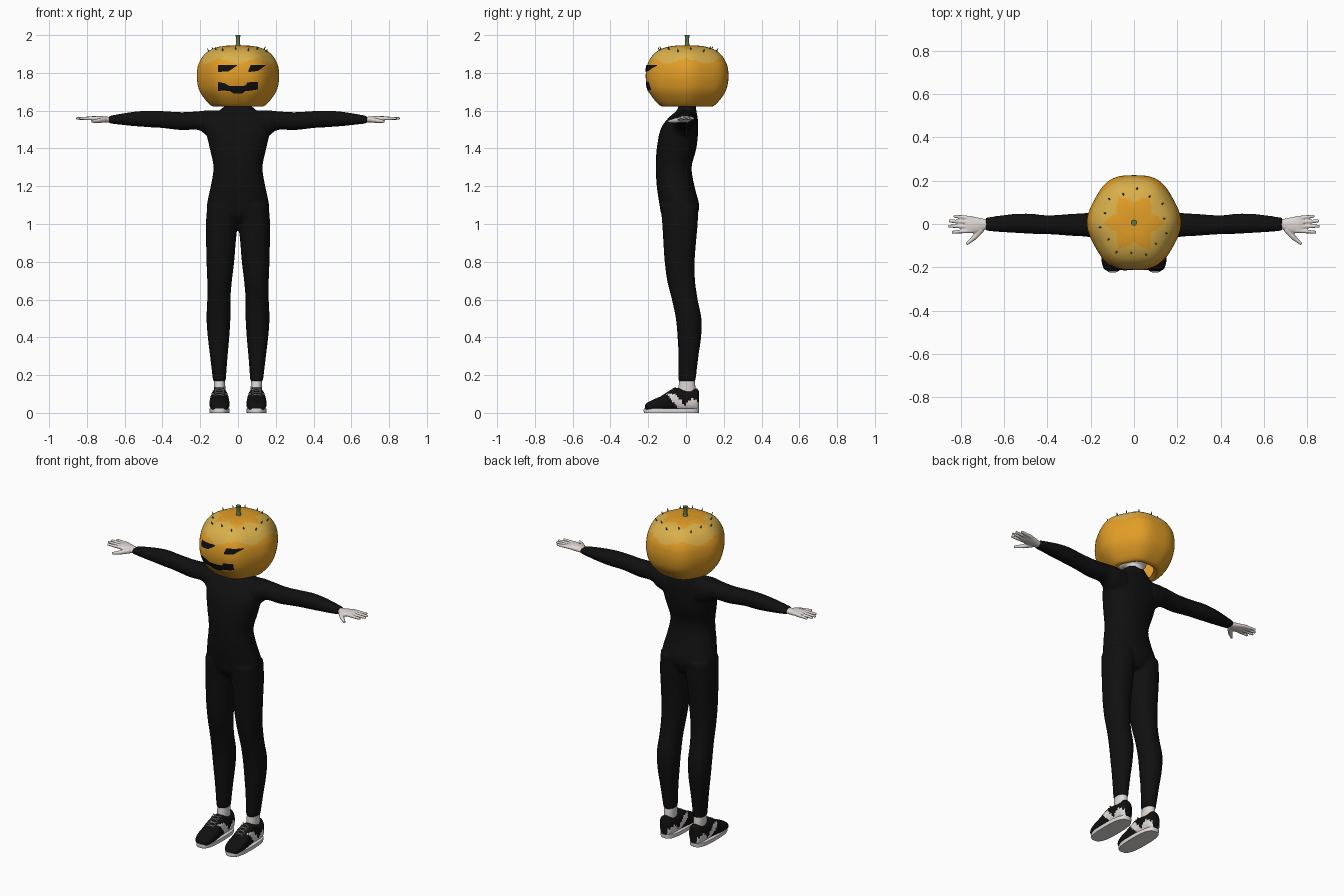
import bpy, bmesh, math
from mathutils import Vector
from mathutils.bvhtree import BVHTree

cube = bpy.data.objects.get("Cube")
if cube:
    bpy.data.objects.remove(cube, do_unlink=True)


def material(name, r, g, b):
    m = bpy.data.materials.new(name)
    m.use_nodes = True
    m.diffuse_color = (r, g, b, 1)
    node = m.node_tree.nodes["Principled BSDF"]
    node.inputs["Base Color"].default_value = (r, g, b, 1)
    node.inputs["Roughness"].default_value = 0.8
    return m


BLACK = material("black", 0.005, 0.005, 0.005)
SKIN = material("pale skin", 0.74, 0.69, 0.66)
WHITE = material("shoe white", 0.72, 0.69, 0.68)
GREY = material("lace grey", 0.2, 0.2, 0.2)
ORANGE = material("pumpkin orange", 0.76, 0.34, 0.02)
YELLOW = material("pumpkin yellow", 0.7, 0.43, 0.07)
GREEN = material("stem green", 0.11, 0.19, 0.06)


def finish(name, bm, mats, voxel=0, mirror=False, angle=50):
    """Turn a bmesh into a smooth shaded object with optional modifiers."""
    bmesh.ops.recalc_face_normals(bm, faces=bm.faces)
    mesh = bpy.data.meshes.new(name)
    bm.to_mesh(mesh)
    bm.free()
    for m in mats:
        mesh.materials.append(m)
    ob = bpy.data.objects.new(name, mesh)
    bpy.context.collection.objects.link(ob)
    bpy.ops.object.select_all(action='DESELECT')
    ob.select_set(True)
    bpy.context.view_layer.objects.active = ob
    if voxel:
        mesh.shade_smooth()
        rm = ob.modifiers.new("blend", 'REMESH')
        rm.mode, rm.voxel_size, rm.use_smooth_shade = 'VOXEL', voxel, True
        sm = ob.modifiers.new("soften", 'SMOOTH')
        sm.factor, sm.iterations = 0.5, 3
    else:
        bpy.ops.object.shade_smooth_by_angle(angle=math.radians(angle))
    if mirror:
        ob.modifiers.new("mirror", 'MIRROR')
    return ob


def spline(rows, steps):
    """Catmull-Rom interpolation of rows of numbers."""
    out = []
    for i in range(len(rows) - 1):
        a, b, c, d = rows[max(i - 1, 0)], rows[i], rows[i + 1], rows[min(i + 2, len(rows) - 1)]
        for k in range(steps):
            t = k / steps
            out.append([q + 0.5 * t * (r - p + t * (2*p - 5*q + 4*r - s + t * (3*(q - r) + s - p)))
                        for p, q, r, s in zip(a, b, c, d)])
    return out + [list(rows[-1])]


PLACE = {'x': lambda t, u, v: (t, u, v), 'y': lambda t, u, v: (u, t, v), 'z': lambda t, u, v: (u, v, t)}


def loft(bm, axis, rows, side=1, n=24, power=2.2, steps=4):
    """Skin rounded sections; each row is position, u min, u max, v min, v max."""
    def bend(c):
        return math.copysign(abs(c) ** (2 / power), c)
    rings = []
    for t, u0, u1, v0, v1 in spline(rows, steps):
        ring = []
        for k in range(n):
            a = math.tau * k / n
            x, y, z = PLACE[axis](t, (u0 + u1) / 2 + (u1 - u0) / 2 * bend(math.cos(a)),
                                  (v0 + v1) / 2 + (v1 - v0) / 2 * bend(math.sin(a)))
            ring.append(bm.verts.new((x * side, y, z)))
        rings.append(ring)
    skin(bm, rings)
    bm.faces.new(rings[0])
    bm.faces.new(rings[-1])


def skin(bm, rings):
    for lo, hi in zip(rings, rings[1:]):
        for k in range(len(lo)):
            j = (k + 1) % len(lo)
            bm.faces.new((lo[k], lo[j], hi[j], hi[k]))


def rod(bm, a, b, r1, r2, n=10):
    a, b = Vector(a), Vector(b)
    new = bmesh.ops.create_cone(bm, cap_ends=True, segments=n, radius1=r1, radius2=r2, depth=(b - a).length)
    turn = (b - a).to_track_quat('Z', 'Y').to_matrix()
    for v in new['verts']:
        v.co = turn @ v.co + (a + b) / 2


# Bodysuit: torso, arms and legs blended into one skin
suit = bmesh.new()
loft(suit, 'z', [(1.01, -.10, .10, -.10, .04), (1.05, -.155, .155, -.13, .06), (1.1, -.165, .165, -.14, .07),
                 (1.2, -.145, .145, -.155, .045), (1.3, -.13, .13, -.16, .03), (1.4, -.15, .15, -.155, .055),
                 (1.5, -.17, .17, -.135, .065), (1.56, -.155, .155, -.095, .062), (1.6, -.1, .1, -.05, .055),
                 (1.64, -.055, .055, -.035, .05)])
for s in (1, -1):
    loft(suit, 'x', [(.1, -.08, .06, 1.45, 1.6), (.16, -.075, .058, 1.465, 1.602), (.21, -.06, .052, 1.498, 1.597),
                     (.3, -.054, .046, 1.497, 1.592), (.4, -.047, .04, 1.508, 1.598),
                     (.48, -.045, .048, 1.513, 1.6), (.57, -.04, .045, 1.52, 1.592), (.685, -.033, .03, 1.533, 1.572)], s)
    loft(suit, 'z', [(.165, .065, .132, -.04, .05), (.3, .055, .148, -.04, .066), (.4, .046, .16, -.045, .08),
                     (.5, .04, .167, -.054, .082), (.6, .04, .163, -.075, .062), (.7, .032, .163, -.1, .048),
                     (.8, .02, .167, -.113, .046), (.9, .012, .169, -.12, .053), (1, .003, .17, -.126, .062),
                     (1.1, 0, .163, -.135, .066)], s)
finish("bodysuit", suit, [BLACK], voxel=0.009)

# Hands
hand = bmesh.new()
loft(hand, 'x', [(.66, -.024, .022, 1.537, 1.567), (.69, -.027, .023, 1.536, 1.568), (.73, -.042, .032, 1.54, 1.572),
                 (.765, -.042, .036, 1.546, 1.572), (.78, -.036, .032, 1.55, 1.568)])
for y0, x1, y1 in ((.026, .835, .037), (.008, .855, .014), (-.012, .858, -.01), (-.031, .842, -.038)):
    rod(hand, (.75, y0, 1.559), (x1, y1, 1.559), .0115, .007)
rod(hand, (.705, -.025, 1.552), (.74, -.065, 1.547), .016, .012)
rod(hand, (.735, -.06, 1.547), (.775, -.094, 1.543), .0125, .007)
finish("hands", hand, [SKIN], voxel=0.004, mirror=True)

# Ankles, soles, shoes and laces
ankle = bmesh.new()
loft(ankle, 'z', [(.08, .066, .128, -.045, .05), (.13, .067, .128, -.04, .05), (.172, .069, .128, -.036, .046)])
finish("ankles", ankle, [SKIN], mirror=True)

sole = bmesh.new()
loft(sole, 'z', [(0, .046, .15, -.222, .068), (.012, .044, .152, -.225, .07), (.022, .045, .151, -.223, .07)],
     n=40, power=2.8, steps=1)
finish("shoe_soles", sole, [WHITE], mirror=True)

shoe = bmesh.new()
loft(shoe, 'y', [(-.218, .075, .121, .012, .04), (-.205, .056, .14, .01, .054), (-.17, .046, .15, .01, .072),
                 (-.13, .045, .151, .01, .09), (-.08, .049, .147, .01, .122), (-.04, .053, .143, .01, .132),
                 (.02, .054, .142, .01, .122), (.055, .06, .136, .01, .13), (.068, .075, .121, .012, .115)],
     n=40, power=2.4, steps=6)
bmesh.ops.recalc_face_normals(shoe, faces=shoe.faces)
for f in shoe.faces:
    c = f.calc_center_median()
    stripe = abs(c.y + .03 + (c.z - .04) * .8) < .024 and c.z < .1
    heel = c.y > .0 and c.z < .075 - .5 * abs(c.y - .035)
    f.material_index = int(abs(f.normal.x) > .45 and (stripe or heel))
finish("shoes", shoe, [BLACK, WHITE], mirror=True)

lace = bmesh.new()
for i in range(4):
    y, z = -.125 + .018 * i, .095 + .0115 * i
    for d in (-1, 1):
        rod(lace, (.098 - .026 * d, y, z - .004), (.098 + .026 * d, y + .014, z + .004), .0035, .0035, 6)
finish("shoe_laces", lace, [GREY], mirror=True)

# Neck and head hidden inside the hollow pumpkin
head = bmesh.new()
loft(head, 'z', [(1.6, -.05, .05, -.035, .05), (1.65, -.05, .05, -.04, .052), (1.67, -.065, .065, -.09, .07),
                 (1.76, -.085, .085, -.11, .09), (1.84, -.07, .07, -.08, .08), (1.87, -.02, .02, -.02, .03)])
finish("neck_and_head", head, [SKIN])

# Pumpkin shell with six lobes, a yellow band and a star on top
CY = .006
pumpkin = bmesh.new()
profile = [(1.632, .1), (1.622, .13), (1.65, .163), (1.7, .197), (1.75, .211), (1.8, .213), (1.85, .203),
           (1.9, .172), (1.93, .125), (1.943, .07), (1.945, .012)]
rings = []
for z, r in spline(profile, 6):
    rings.append([])
    for k in range(96):
        a = math.tau * k / 96
        q = r * (1 + .022 * math.cos(6 * a))
        rings[-1].append(pumpkin.verts.new((q * math.cos(a), CY + 1.05 * q * math.sin(a), z)))
skin(pumpkin, rings)
pumpkin.faces.new(rings[-1])
for f in pumpkin.faces:
    c = f.calc_center_median()
    a = math.atan2(c.y - CY, c.x)
    point = abs((a / math.tau * 6 + .5) % 1 - .5) * 2      # 0 at star points, 1 between
    star = .138 - .05 * point
    f.material_index = int(c.z > 1.862 + .012 * math.cos(6 * a) and math.hypot(c.x, c.y - CY) > star)
tree = BVHTree.FromBMesh(pumpkin)
finish("pumpkin_shell", pumpkin, [ORANGE, YELLOW])


def face_plate(name, columns):
    """Thin plate laid on the front of the shell; columns are x, z low, z high."""
    bm = bmesh.new()
    grid = []
    for a, b in zip(columns, columns[1:]):
        for k in range(5):
            x, lo, hi = (p + (q - p) * k / 4 for p, q in zip(a, b))
            col = []
            for j in range(5):
                z = lo + (hi - lo) * j / 4
                hit = tree.ray_cast(Vector((x, -1, z)), Vector((0, 1, 0)))[0]
                col.append(bm.verts.new((x, hit.y - .004, z)))
            grid.append(col)
    for c, d in zip(grid, grid[1:]):
        for j in range(4):
            bm.faces.new((c[j], d[j], d[j + 1], c[j + 1]))
    bmesh.ops.remove_doubles(bm, verts=bm.verts, dist=.0001)
    finish(name, bm, [BLACK])


face_plate("right_eye", [(-.107, 1.805, 1.842), (-.05, 1.808, 1.842), (-.005, 1.838, 1.843)])
face_plate("left_eye", [(.055, 1.806, 1.814), (.068, 1.806, 1.842), (.105, 1.81, 1.842), (.145, 1.838, 1.843)])
face_plate("mouth", [(-.107, 1.705, 1.752), (-.07, 1.706, 1.745), (-.045, 1.704, 1.73), (-.02, 1.69, 1.73),
                     (.02, 1.69, 1.73), (.04, 1.704, 1.733), (.05, 1.704, 1.75), (.105, 1.712, 1.752)])

# Stem and small thorns
stem = bmesh.new()
loft(stem, 'z', [(1.935, -.022, .022, CY - .022, CY + .022), (1.95, -.012, .012, CY - .012, CY + .012),
                 (1.985, -.011, .011, CY - .011, CY + .011), (2, -.014, .014, CY - .014, CY + .014)], n=12)
finish("stem", stem, [GREEN])

thorns = bmesh.new()
for k in range(14):
    a = math.tau * (k + .3) / 14
    r = .155 if k % 2 else .138
    x, y = r * math.cos(a), CY + r * math.sin(a)
    z = tree.ray_cast(Vector((x, y, 3)), Vector((0, 0, -1)))[0].z
    rod(thorns, (x, y, z - .003), (x * 1.06, y * 1.06, z + .014), .005, .001, 6)
finish("thorns", thorns, [GREEN])
